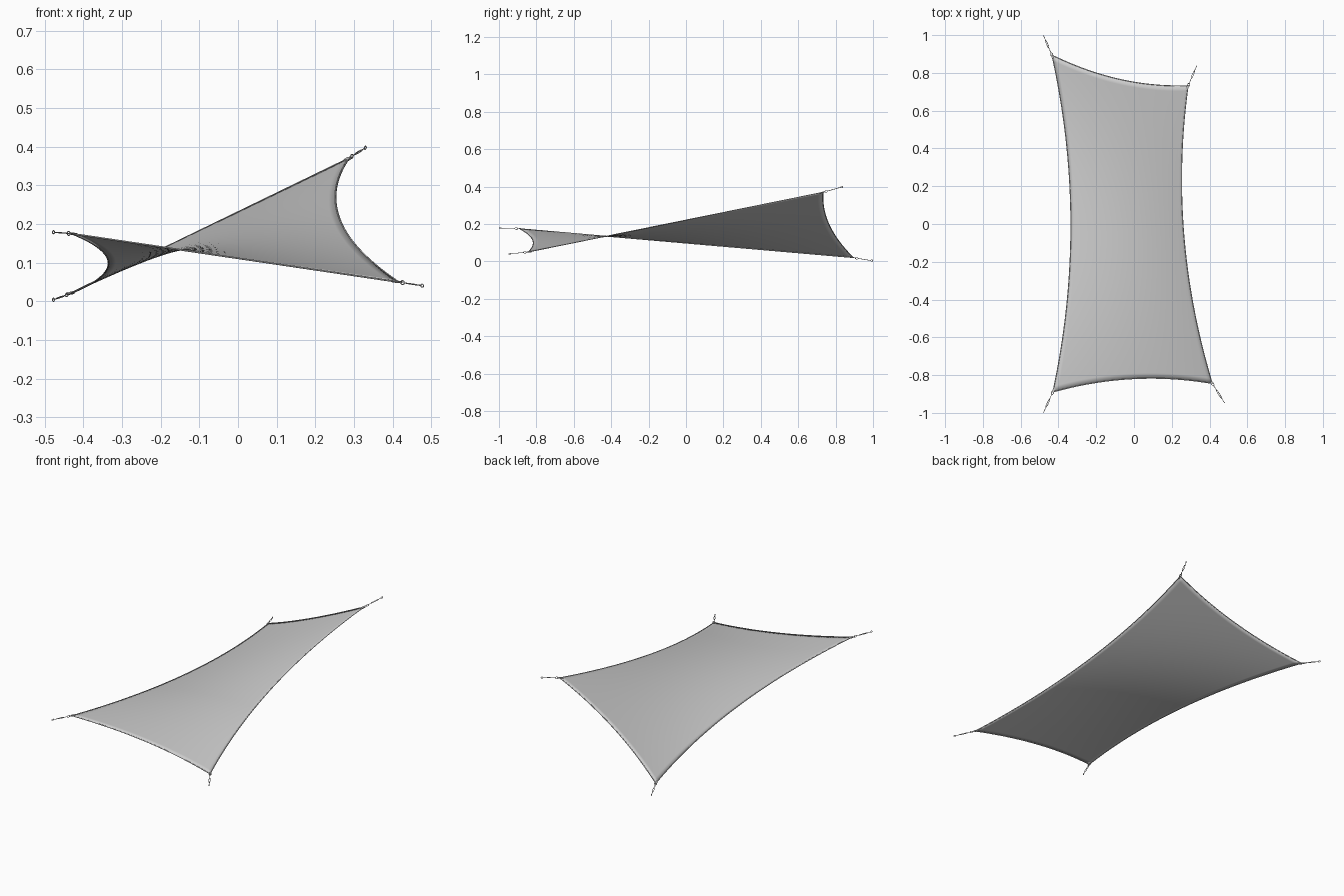
import bpy, bmesh, math
from mathutils import Vector, Matrix

if "Cube" in bpy.data.objects:
    bpy.data.objects.remove(bpy.data.objects["Cube"])

# Sail corners and the outer ends of their tensioners
FL, FR = Vector((-0.43, -0.89, 0.175)), Vector((0.415, -0.845, 0.05))
BL, BR = Vector((-0.435, 0.895, 0.02)), Vector((0.287, 0.733, 0.37))
ends = {
    "front_left": (FL, Vector((-0.48, -1.0, 0.179))),
    "front_right": (FR, Vector((0.48, -0.948, 0.04))),
    "back_left": (BL, Vector((-0.48, 1.0, 0.003))),
    "back_right": (BR, Vector((0.332, 0.838, 0.399))),
}
# Inward sag of each edge
LEFT, RIGHT = Vector((0.098, 0, 0)), Vector((-0.087, 0, 0))
FRONT, BACK = Vector((0, 0.048, 0)), Vector((0, -0.048, 0))


def sail_point(u, v):
    p = FL.lerp(FR, u).lerp(BL.lerp(BR, u), v)
    p = p + LEFT.lerp(RIGHT, u) * (4 * v * (1 - v))
    return p + FRONT.lerp(BACK, v) * (4 * u * (1 - u))


def add_mesh(name, bm):
    me = bpy.data.meshes.new(name)
    bm.to_mesh(me)
    bm.free()
    ob = bpy.data.objects.new(name, me)
    bpy.context.collection.objects.link(ob)
    for p in me.polygons:
        p.use_smooth = True
    return ob


def tube(name, paths, radius):
    """Round cord along one or more (points, closed) paths."""
    cu = bpy.data.curves.new(name, 'CURVE')
    cu.dimensions = '3D'
    cu.bevel_depth = radius
    cu.bevel_resolution = 2
    cu.use_fill_caps = True
    for pts, closed in paths:
        sp = cu.splines.new('POLY')
        sp.points.add(len(pts) - 1)
        for q, p in zip(sp.points, pts):
            q.co = (*p, 1)
        sp.use_cyclic_u = closed
    ob = bpy.data.objects.new(name, cu)
    bpy.context.collection.objects.link(ob)
    return ob


# Fabric: doubly curved sheet
NU, NV = 32, 56
bm = bmesh.new()
grid = [[bm.verts.new(sail_point(i / NU, j / NV)) for i in range(NU + 1)]
        for j in range(NV + 1)]
for j in range(NV):
    for i in range(NU):
        bm.faces.new((grid[j][i], grid[j][i + 1], grid[j + 1][i + 1], grid[j + 1][i]))
fabric = add_mesh("sail_fabric", bm)
sol = fabric.modifiers.new("thickness", 'SOLIDIFY')
sol.thickness = 0.002
sol.offset = 0

# Hem cord around the four edges
loop = [sail_point(i / NU, 0) for i in range(NU)]
loop += [sail_point(1, j / NV) for j in range(NV)]
loop += [sail_point(1 - i / NU, 1) for i in range(NU)]
loop += [sail_point(0, 1 - j / NV) for j in range(NV)]
tube("hem_cord", [(loop, True)], 0.0022)


# Corner tensioners: ring, turnbuckle frame, rods and end eye
def tensioner(name, a, b):
    d = b - a
    length = d.length
    d.normalize()
    side = d.cross(Vector((0, 0, 1))).normalized()
    up = side.cross(d)

    def at(t, s=0.0, h=0.0):
        return a + d * t + side * s + up * h

    def oval(t0, t1, w, axis):
        mid, half = (t0 + t1) / 2, (t1 - t0) / 2
        pts = []
        for k in range(16):
            ang = k * math.tau / 16
            off = w * math.sin(ang)
            pts.append(at(mid + half * math.cos(ang), off if axis else 0, 0 if axis else off))
        return pts

    tube(name + "_tensioner", [
        (oval(-0.012, 0.014, 0.006, True), True),
        (oval(0.010, 0.028, 0.005, False), True),
        ([at(0.026), at(0.045)], False),
        (oval(0.040, length - 0.030, 0.0035, True), True),
        ([at(length - 0.036), at(length - 0.012)], False),
        (oval(length - 0.014, length - 0.001, 0.004, False), True),
    ], 0.0014)

    # Small clamp plate on the sail corner
    bm = bmesh.new()
    rot = Matrix((d, side, up)).transposed().to_4x4()
    bmesh.ops.create_cube(bm, size=1, matrix=Matrix.Translation(at(-0.010)) @ rot
                          @ Matrix.Diagonal((0.022, 0.012, 0.005, 1)))
    plate = add_mesh(name + "_clamp", bm)
    for p in plate.data.polygons:
        p.use_smooth = False


for key, (corner, end) in ends.items():
    tensioner(key, corner, end)
